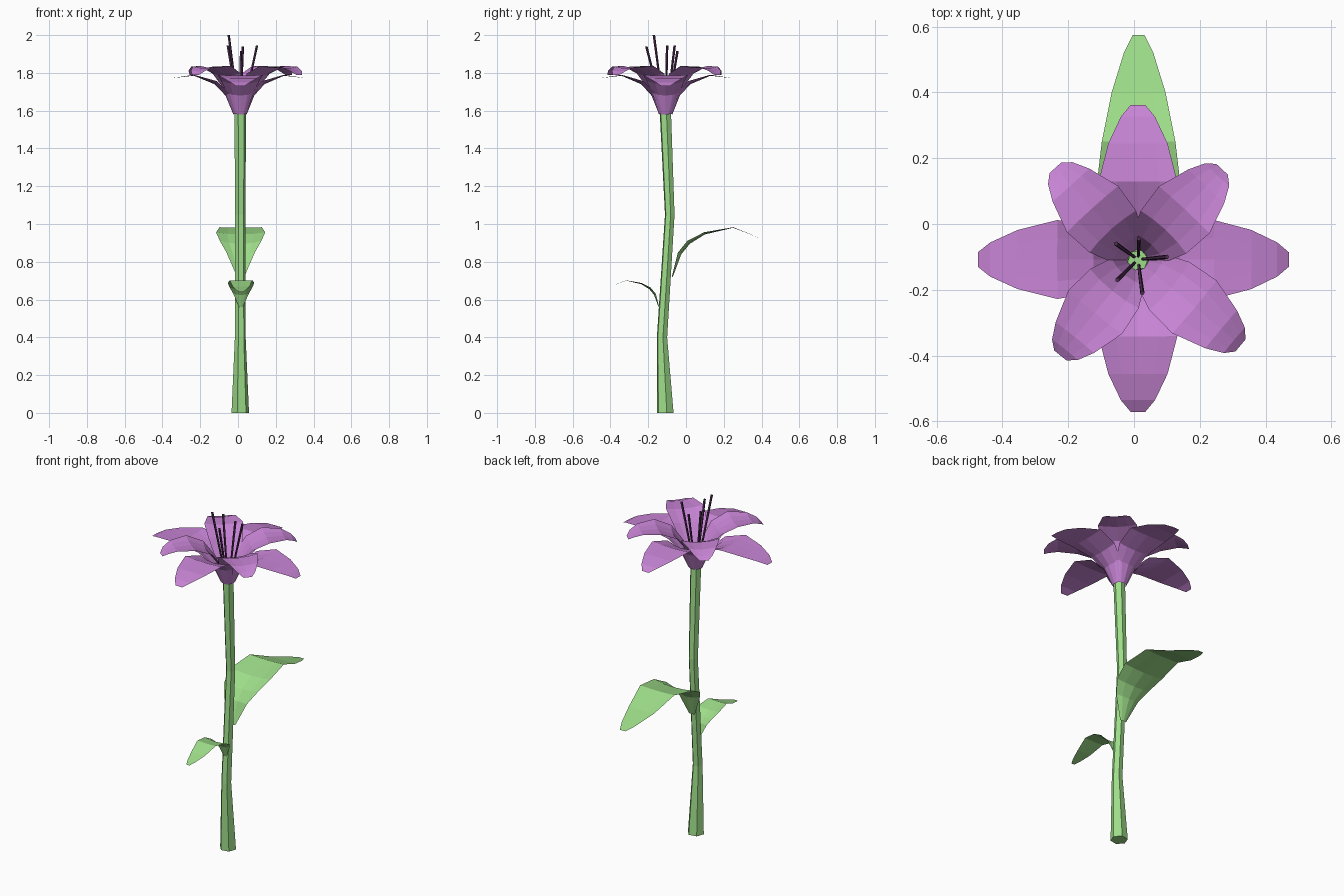
import bpy
import math
from mathutils import Vector

if "Cube" in bpy.data.objects:
    bpy.data.objects.remove(bpy.data.objects["Cube"])


def material(name, rgb):
    m = bpy.data.materials.new(name)
    m.diffuse_color = (*rgb, 1)
    m.use_nodes = True
    m.node_tree.nodes["Principled BSDF"].inputs["Base Color"].default_value = m.diffuse_color
    return m


GREEN = material("green", (0.34, 0.72, 0.25))
PURPLE = material("purple", (0.57, 0.23, 0.66))
DARK = material("dark_purple", (0.08, 0.03, 0.09))


def add_mesh(name, verts, faces, mat):
    me = bpy.data.meshes.new(name)
    me.from_pydata(verts, [], faces)
    me.materials.append(mat)
    ob = bpy.data.objects.new(name, me)
    bpy.context.collection.objects.link(ob)
    return ob


def tube(name, rings, sides, mat, turn=0.0):
    """Faceted tube through (x, y, z, radius) rings."""
    verts, faces = [], []
    for x, y, z, r in rings:
        for k in range(sides):
            a = turn + math.tau * k / sides
            verts.append((x + r * math.cos(a), y + r * math.sin(a), z))
    for i in range(len(rings) - 1):
        for k in range(sides):
            j = (k + 1) % sides
            a, b = i * sides, (i + 1) * sides
            faces.append((a + k, a + j, b + j, b + k))
    faces.append(tuple(reversed(range(sides))))
    faces.append(tuple(range(len(verts) - sides, len(verts))))
    return add_mesh(name, verts, faces, mat)


def blade(name, centre, angle, rows, mat, stretch=1.0):
    """Thin sheet: rows of (distance out, height, half width, cupping)."""
    cols = (-1, -0.55, 0, 0.55, 1)
    out = Vector((math.cos(angle), math.sin(angle), 0))
    side = Vector((-out.y, out.x, 0))
    up = Vector((0, 0, 1))
    verts, faces = [], []
    for i, (d, z, w, cup) in enumerate(rows):
        p, q = rows[max(i - 1, 0)], rows[min(i + 1, len(rows) - 1)]
        t = Vector((q[0] - p[0], q[1] - p[1])).normalized()
        normal = up * t.x - out * t.y
        for c in cols:
            verts.append(Vector(centre) + out * d * stretch + up * z
                         + side * c * w + normal * cup * c * c)
    n = len(cols)
    for i in range(len(rows) - 1):
        for k in range(n - 1):
            a = i * n + k
            faces.append((a, a + n, a + n + 1, a + 1))
    return add_mesh(name, verts, faces, mat)


# Stem
tube("stem", [(0.012, -0.11, 0, 0.047), (0.012, -0.127, 0.4, 0.029),
              (0.012, -0.086, 1.05, 0.027), (0.012, -0.11, 1.61, 0.032)],
     6, GREEN, math.radians(10))

# Leaves
big_leaf = [(0, 0.72, 0.02, 0.005), (0.045, 0.84, 0.075, 0.02),
            (0.09, 0.895, 0.11, 0.02), (0.17, 0.945, 0.13, 0.012),
            (0.32, 0.98, 0.112, 0.003), (0.47, 0.922, 0.082, 0),
            (0.59, 0.885, 0.045, 0), (0.645, 0.868, 0.018, 0)]
blade("back_leaf", (0.014, -0.07, 0), math.pi / 2, big_leaf, GREEN)
small_leaf = [(d * 0.54, 0.56 + (z - 0.72) * 0.54, w * 0.54, c * 0.54)
              for d, z, w, c in big_leaf]
blade("front_leaf", (0.016, -0.145, 0), -math.pi / 2, small_leaf, GREEN)

# Outer petals
FLOWER = (0.012, -0.108, 0)
outer = [(0.035, 1.58, 0.03, 0.01), (0.075, 1.68, 0.07, 0.025),
         (0.13, 1.74, 0.1, 0.02), (0.235, 1.785, 0.12, 0.005),
         (0.35, 1.772, 0.09, 0), (0.43, 1.75, 0.052, 0), (0.466, 1.73, 0.022, 0)]
for name, deg, s in (("right", 0, 0.985), ("back", 90, 1.01),
                     ("left", 180, 1.045), ("front", 270, 0.995)):
    blade("outer_petal_" + name, FLOWER, math.radians(deg), outer, PURPLE, s)

# Inner petals
inner = [(0.03, 1.6, 0.025, 0.008), (0.065, 1.7, 0.065, 0.015),
         (0.13, 1.785, 0.095, 0.015), (0.22, 1.825, 0.105, 0.012),
         (0.32, 1.825, 0.075, 0.008), (0.37, 1.808, 0.05, 0.004),
         (0.395, 1.79, 0.024, 0)]
for name, deg, s in (("back_right", 47, 0.95), ("back_left", 132, 0.95),
                     ("front_left", 231, 0.95), ("front_right", 320, 1.03)):
    blade("inner_petal_" + name, FLOWER, math.radians(deg), inner, PURPLE, s)

# Stamens
tips = [(-0.05, -0.17, 2.0), (0.1, -0.1, 1.945), (0.025, -0.21, 1.94),
        (0.015, -0.045, 1.915), (-0.055, -0.06, 1.945)]
for i, (x, y, z) in enumerate(tips):
    bx, by = 0.012 + (x - 0.012) * 0.15, -0.108 + (y + 0.108) * 0.15
    tube(f"stamen_{i + 1}", [(bx, by, 1.6, 0.005), (x, y, z, 0.007)], 5, DARK)
